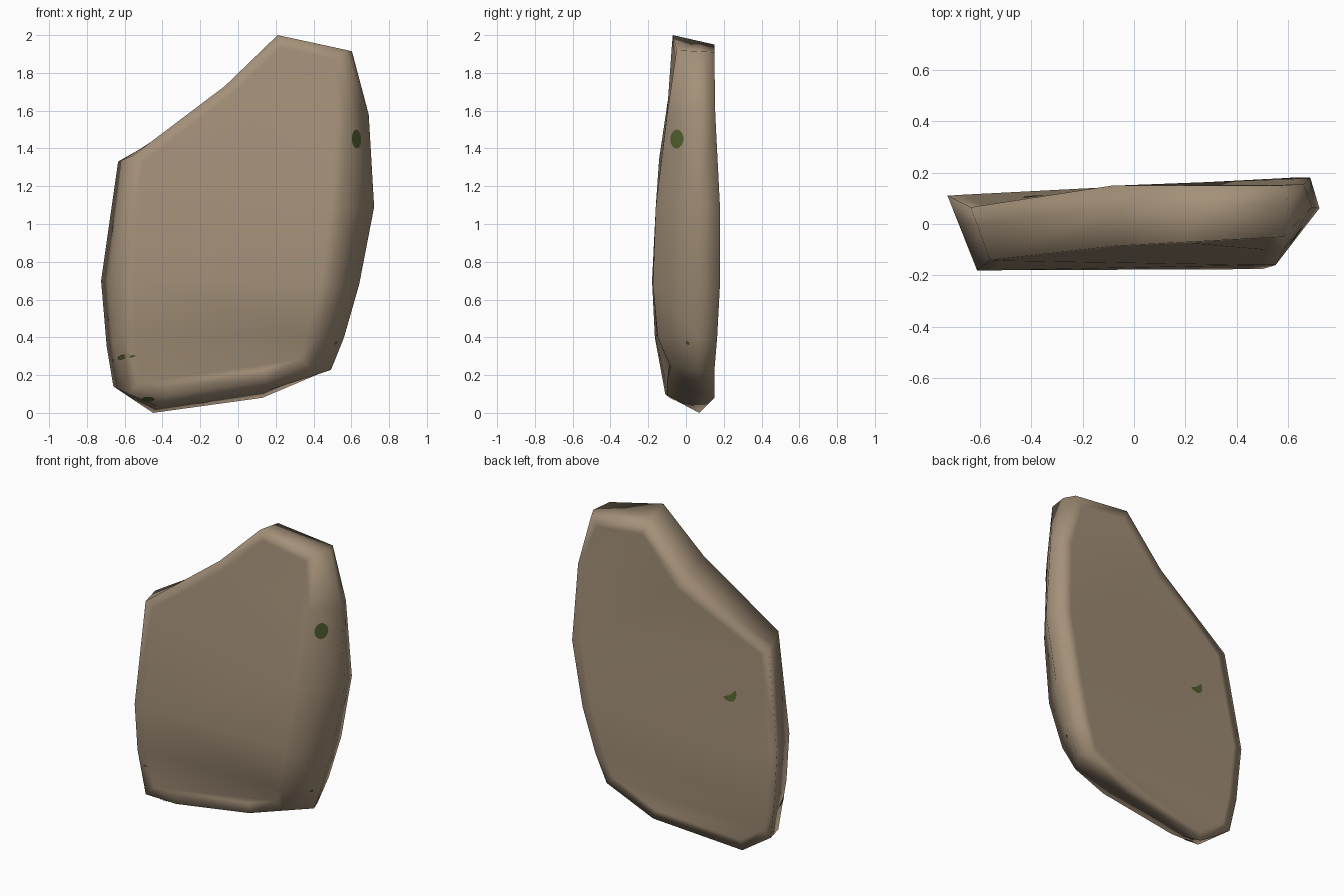
import bpy, bmesh, math
from mathutils import Vector
from mathutils.bvhtree import BVHTree

if "Cube" in bpy.data.objects:
    bpy.data.objects.remove(bpy.data.objects["Cube"])


def material(name, rgb):
    m = bpy.data.materials.new(name)
    m.diffuse_color = (*rgb, 1)
    m.use_nodes = True
    m.node_tree.nodes["Principled BSDF"].inputs["Base Color"].default_value = m.diffuse_color
    return m


def add_object(name, bm, mat):
    me = bpy.data.meshes.new(name)
    bm.to_mesh(me)
    ob = bpy.data.objects.new(name, me)
    bpy.context.collection.objects.link(ob)
    me.materials.append(mat)
    for p in me.polygons:
        p.use_smooth = True
    return ob


stone = material("tan stone", (0.37, 0.28, 0.19))
moss = material("moss green", (0.085, 0.115, 0.028))

# Outlines of the front and back faces, clockwise from the peak
FRONT = [(.21, -.07, 2), (.58, -.05, 1.92), (.58, -.10, 1.58), (.55, -.16, 1.09),
         (.50, -.175, .68), (.42, -.15, .40), (.38, -.08, .24), (.15, -.10, .17),
         (-.37, -.10, .09), (-.58, -.11, .10), (-.60, -.165, .40), (-.61, -.18, .70),
         (-.56, -.14, 1.36), (-.07, -.085, 1.73)]
BACK = [(.18, .15, 1.95), (.57, .15, 1.91), (.66, .155, 1.58), (.685, .18, 1.09),
        (.61, .18, .68), (.53, .165, .40), (.46, .15, .22), (.13, .15, .08),
        (-.45, .07, 0), (-.66, .08, .14), (-.695, .10, .35), (-.725, .11, .70),
        (-.635, .065, 1.33), (-.08, .15, 1.65)]
# Sideways bulge of the middle ring, only along the right edge
BULGE = [0, .03, .06, .083, .07, .07, .06] + [0] * 7

bm = bmesh.new()
f = [bm.verts.new(p) for p in FRONT]
b = [bm.verts.new(p) for p in BACK]
m = [bm.verts.new(Vector(p).lerp(Vector(q), .65) + Vector((d, 0, 0)))
     for p, q, d in zip(FRONT, BACK, BULGE)]
n = len(f)
# Rim
for r, s in ((f, m), (m, b)):
    for i in range(n):
        j = (i + 1) % n
        bm.faces.new((r[i], r[j], s[j], s[i]))
# Broad faces, filled by strips from left to right
STRIPS = [(0, 1, 2, 13), (13, 2, 3, 12), (12, 3, 4, 11),
          (11, 4, 5, 10), (10, 5, 6, 9), (9, 6, 7, 8)]
front_faces = [bm.faces.new([f[i] for i in q]) for q in STRIPS]
back_faces = [bm.faces.new([b[i] for i in reversed(q)]) for q in STRIPS]
bmesh.ops.recalc_face_normals(bm, faces=bm.faces)
# Narrow border so the rounded shading stays near the edges
for faces in (front_faces, back_faces):
    bmesh.ops.inset_region(bm, faces=faces, thickness=.06, use_even_offset=True)
bmesh.ops.triangulate(bm, faces=bm.faces)
bmesh.ops.recalc_face_normals(bm, faces=bm.faces)
add_object("stone_slab", bm, stone)
tree = BVHTree.FromBMesh(bm)


# Moss spots: small discs projected onto the stone
def moss_spot(name, centre, direction, w, h, tilt=0, bend=0):
    d = Vector(direction).normalized()
    side = d.cross(Vector((0, 0, 1))).normalized()
    up = side.cross(d)
    sb = bmesh.new()
    rings = []
    for k in (.001, .5, 1):
        ring = []
        for i in range(16):
            a = 2 * math.pi * i / 16
            u, v = w * k * math.cos(a), h * k * math.sin(a)
            v += bend * (u / w) ** 2
            u, v = (u * math.cos(tilt) - v * math.sin(tilt),
                    u * math.sin(tilt) + v * math.cos(tilt))
            start = Vector(centre) + side * u + up * v - d
            hit = tree.ray_cast(start, d)[0]
            if hit is None:
                hit = start + d
            ring.append(sb.verts.new(hit - d * .004))
        rings.append(ring)
    sb.faces.new(rings[0])
    for r, s in zip(rings, rings[1:]):
        for i in range(16):
            j = (i + 1) % 16
            sb.faces.new((r[i], s[i], s[j], r[j]))
    bmesh.ops.recalc_face_normals(sb, faces=sb.faces)
    if sum((fc.normal for fc in sb.faces), Vector()).dot(d) > 0:
        bmesh.ops.reverse_faces(sb, faces=sb.faces)
    add_object(name, sb, moss)
    sb.free()


moss_spot("moss_right", (.63, -.05, 1.45), (-.8, .6, 0), .043, .05)
moss_spot("moss_back", (-.40, .15, .98), (0, -1, 0), .05, .022, tilt=.6, bend=.025)
moss_spot("moss_left", (-.63, -.12, .295), (.8, .6, 0), .07, .012, tilt=.1)
moss_spot("moss_bottom", (-.475, -.06, .08), (0, .8, .6), .033, .025)
moss_spot("moss_speck", (.49, .03, .37), (-.8, .6, 0), .012, .01)
bm.free()
